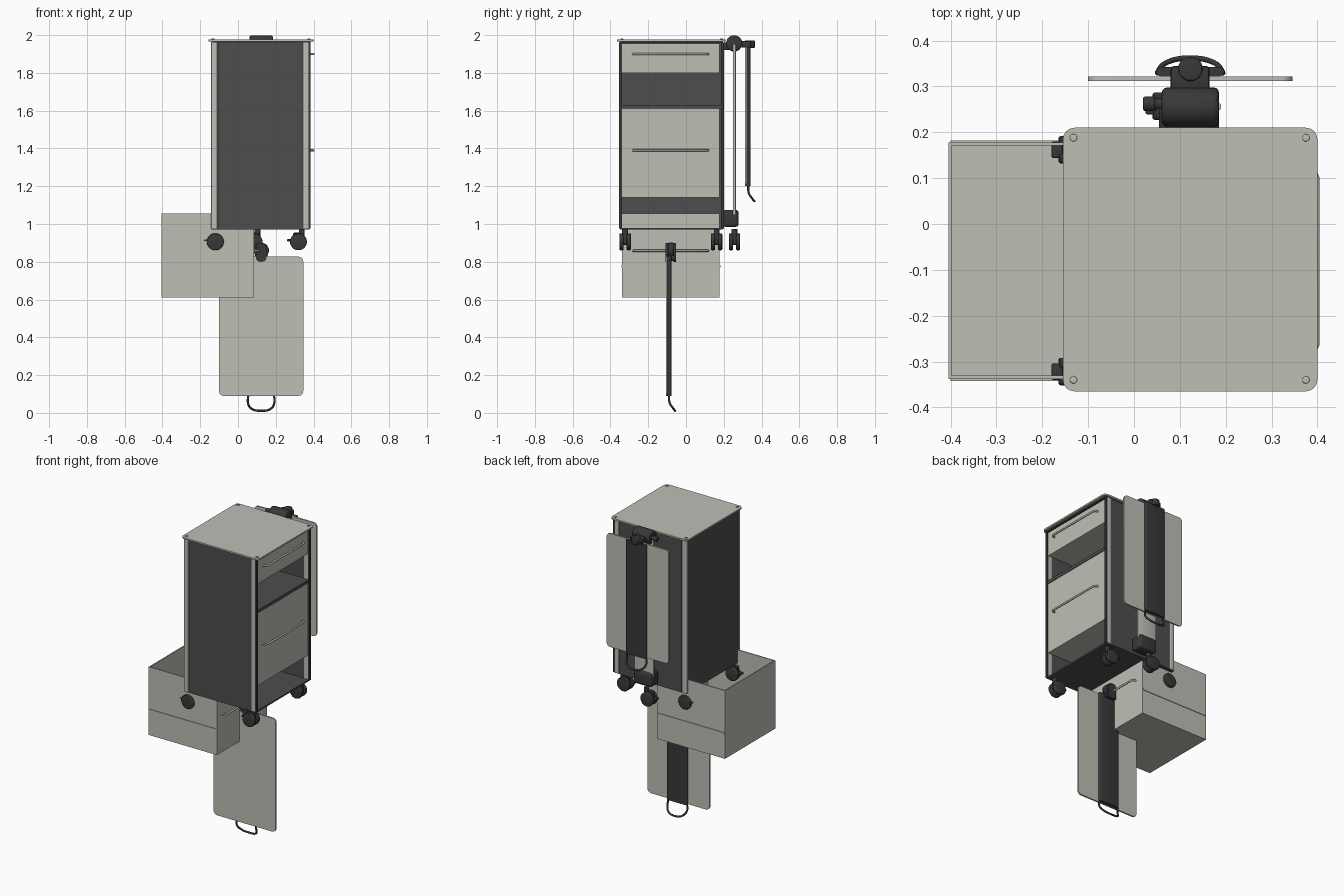
import bpy, bmesh, math
from mathutils import Matrix

if "Cube" in bpy.data.objects:
    bpy.data.objects.remove(bpy.data.objects["Cube"])


def material(name, rgb):
    m = bpy.data.materials.new(name)
    m.diffuse_color = (*rgb, 1)
    m.use_nodes = True
    m.node_tree.nodes["Principled BSDF"].inputs["Base Color"].default_value = m.diffuse_color
    return m


LIGHT = material("light_grey_metal", (0.52, 0.52, 0.47))
DARK = material("dark_grey_panel", (0.075, 0.075, 0.075))
BLACK = material("black_plastic", (0.04, 0.04, 0.042))


def finish(name, bm, mat, smooth=True):
    me = bpy.data.meshes.new(name)
    bm.to_mesh(me)
    bm.free()
    ob = bpy.data.objects.new(name, me)
    bpy.context.collection.objects.link(ob)
    me.materials.append(mat)
    if smooth:
        bpy.ops.object.select_all(action='DESELECT')
        ob.select_set(True)
        bpy.context.view_layer.objects.active = ob
        bpy.ops.object.shade_smooth_by_angle()
    return ob


def box(name, x, y, z, mat, round_axis=None, r=0.0, seg=4):
    """Box from ranges; edges along round_axis (or all, if 'all') are rounded."""
    bm = bmesh.new()
    bmesh.ops.create_cube(bm, size=1)
    for v in bm.verts:
        for i, (a, b) in enumerate((x, y, z)):
            v.co[i] = a if v.co[i] < 0 else b
    if round_axis:
        edges = bm.edges[:]
        if round_axis != 'all':
            k = 'xyz'.index(round_axis)
            edges = [e for e in edges if abs(e.verts[0].co[k] - e.verts[1].co[k]) > 1e-6]
        bmesh.ops.bevel(bm, geom=edges, offset=r, segments=seg, affect='EDGES', profile=0.5)
    return finish(name, bm, mat, bool(round_axis))


def cylinder(name, c, r, length, axis, mat, bevel=0.0):
    bm = bmesh.new()
    bmesh.ops.create_cone(bm, cap_ends=True, segments=24, radius1=r, radius2=r, depth=length)
    if bevel:
        rim = [e for e in bm.edges if abs(e.verts[0].co.z - e.verts[1].co.z) < 1e-6]
        bmesh.ops.bevel(bm, geom=rim, offset=bevel, segments=3, affect='EDGES', profile=0.5)
    rot = {'x': Matrix.Rotation(math.pi / 2, 4, 'Y'),
           'y': Matrix.Rotation(math.pi / 2, 4, 'X'), 'z': Matrix()}[axis]
    bmesh.ops.transform(bm, matrix=Matrix.Translation(c) @ rot, verts=bm.verts)
    return finish(name, bm, mat)


def tube(name, pts, r, mat, smooth=False):
    cu = bpy.data.curves.new(name, 'CURVE')
    cu.dimensions = '3D'
    cu.bevel_depth = r
    cu.bevel_resolution = 2
    cu.use_fill_caps = True
    if smooth:
        sp = cu.splines.new('BEZIER')
        sp.bezier_points.add(len(pts) - 1)
        for p, co in zip(sp.bezier_points, pts):
            p.co = co
            p.handle_left_type = p.handle_right_type = 'AUTO'
        sp.resolution_u = 6
    else:
        sp = cu.splines.new('POLY')
        sp.points.add(len(pts) - 1)
        for p, co in zip(sp.points, pts):
            p.co = (*co, 1)
    ob = bpy.data.objects.new(name, cu)
    bpy.context.collection.objects.link(ob)
    cu.materials.append(mat)


# Cabinet shell, open on the right side
box("top_plate", (-0.155, 0.4), (-0.365, 0.21), (1.967, 1.977), LIGHT, 'z', 0.025)
box("top_gasket", (-0.14, 0.385), (-0.352, 0.197), (1.958, 1.967), BLACK)
box("left_panel", (-0.14, -0.13), (-0.342, 0.187), (0.975, 1.96), DARK)
box("front_panel", (-0.107, 0.342), (-0.352, -0.342), (0.975, 1.96), DARK)
box("back_panel", (-0.107, 0.342), (0.187, 0.197), (0.975, 1.96), DARK)
box("floor", (-0.14, 0.378), (-0.35, 0.195), (0.97, 0.98), DARK)
box("shelf", (-0.13, 0.378), (-0.342, 0.187), (1.61, 1.63), DARK)
for side, y in (("front", (-0.355, -0.34)), ("back", (0.185, 0.2))):
    for end, x in (("left", (-0.142, -0.107)), ("right", (0.342, 0.376))):
        box(f"{side}_{end}_post", x, y, (0.975, 1.962), LIGHT, 'z', 0.006, 3)
    box(f"{side}_edge_trim", (0.372, 0.383), y, (0.975, 1.962), BLACK)

# Screws in the top plate
for x in (-0.132, 0.375):
    for y in (-0.34, 0.188):
        cylinder("top_screw", (x, y, 1.978), 0.008, 0.006, 'z', LIGHT, 0.002)


# Drawers: open box, front plate and bar handle
def drawer(name, x0, x1, z0, z1, hz):
    y0, y1, t = -0.338, 0.178, 0.007
    box(name + "_face", (x1 - 0.012, x1), (y0, y1), (z0, z1), LIGHT)
    box(name + "_bottom", (x0, x1 - 0.012), (y0, y1), (z0, z0 + t), LIGHT)
    box(name + "_rear", (x0, x0 + t), (y0, y1), (z0 + t, z1), LIGHT)
    for s, a in (("front", y0), ("back", y1 - t)):
        box(f"{name}_{s}_side", (x0 + t, x1 - 0.012), (a, a + t), (z0 + t, z1), LIGHT)
    tube(name + "_handle", [(x1 - 0.003, -0.28, hz), (x1 + 0.018, -0.275, hz), (x1 + 0.023, -0.262, hz),
                            (x1 + 0.023, 0.1, hz), (x1 + 0.018, 0.113, hz), (x1 - 0.003, 0.118, hz)],
         0.006, LIGHT)


drawer("top_drawer", -0.11, 0.376, 1.8, 1.956, 1.9)
drawer("middle_drawer", -0.11, 0.376, 1.14, 1.608, 1.39)
drawer("loose_drawer", -0.405, 0.085, 0.612, 1.055, 0.858)
for y in (-0.342, 0.178):
    box("drawer_rail", (-0.4, 0.08), (y, y + 0.004), (0.77, 0.782), LIGHT)


# Twin wheel casters with brake levers
def caster(x, y):
    for s in (-1, 1):
        cylinder("caster_wheel", (x, y + s * 0.019, 0.906), 0.045, 0.022, 'y', BLACK, 0.006)
    box("caster_hood", (x - 0.03, x + 0.03), (y - 0.012, y + 0.012), (0.89, 0.955), BLACK, 'y', 0.012)
    cylinder("caster_stem", (x + 0.018, y, 0.955), 0.015, 0.036, 'z', BLACK)
    box("brake_lever", (x - 0.06, x - 0.035), (y - 0.018, y + 0.018), (0.908, 0.92), BLACK, 'all', 0.004, 2)


for cx, cy in ((-0.12, -0.322), (-0.12, 0.162), (0.32, -0.322), (0.32, 0.162), (0.085, 0.257)):
    caster(cx, cy)

# Rear column with base and pivot
box("column", (0.05, 0.19), (0.248, 0.264), (1.05, 1.95), LIGHT, 'z', 0.006, 3)
box("column_foot", (0.055, 0.185), (0.196, 0.278), (0.985, 1.075), BLACK, 'all', 0.015, 3)
cylinder("pivot_drum", (0.123, 0.255, 1.956), 0.043, 0.125, 'x', BLACK, 0.012)
box("pivot_mount", (0.07, 0.175), (0.195, 0.25), (1.92, 1.962), BLACK, 'all', 0.008, 2)
cylinder("pivot_knob_shaft", (0.055, 0.262, 1.956), 0.012, 0.03, 'x', BLACK)
cylinder("pivot_knob", (0.033, 0.262, 1.956), 0.016, 0.026, 'x', BLACK, 0.004)


# Folding boards: plate, ribbed spine and pull loop
def board(name, y, z):
    cx = 0.1225
    box(name + "_plate", (cx - 0.223, cx + 0.223), (y, y + 0.01), (z, z + 0.737), LIGHT, 'y', 0.025)
    box(name + "_spine", (cx - 0.075, cx + 0.075), (y + 0.01, y + 0.03), (z, z + 0.737), BLACK, 'z', 0.012)
    half = [(0.066, 0.018, 0.012), (0.07, 0.02, -0.035), (0.052, 0.04, -0.067), (0.0, 0.05, -0.079)]
    pts = [(cx - a, y + b, z + c) for a, b, c in half]
    pts += [(cx + a, y + b, z + c) for a, b, c in half[-2::-1]]
    tube(name + "_pull_loop", pts, 0.006, BLACK, True)


board("rear_board", 0.312, 1.2)
board("front_board", -0.107, 0.09)

# Rear board hinge
box("rear_hinge_arm", (0.08, 0.165), (0.29, 0.345), (1.935, 1.968), BLACK, 'all', 0.008, 2)
cylinder("rear_hinge_hub", (0.123, 0.338, 1.952), 0.027, 0.04, 'z', BLACK, 0.006)

# Front board hinge: fork with a round hub
cylinder("front_hinge_hub", (0.123, -0.08, 0.86), 0.041, 0.03, 'y', BLACK, 0.006)
for y in (-0.108, -0.065):
    box("front_hinge_fork", (0.095, 0.15), (y, y + 0.012), (0.8, 0.9), BLACK, 'y', 0.02)
box("front_hinge_clamp", (0.085, 0.16), (-0.107, -0.06), (0.805, 0.835), BLACK, 'all', 0.006, 2)
